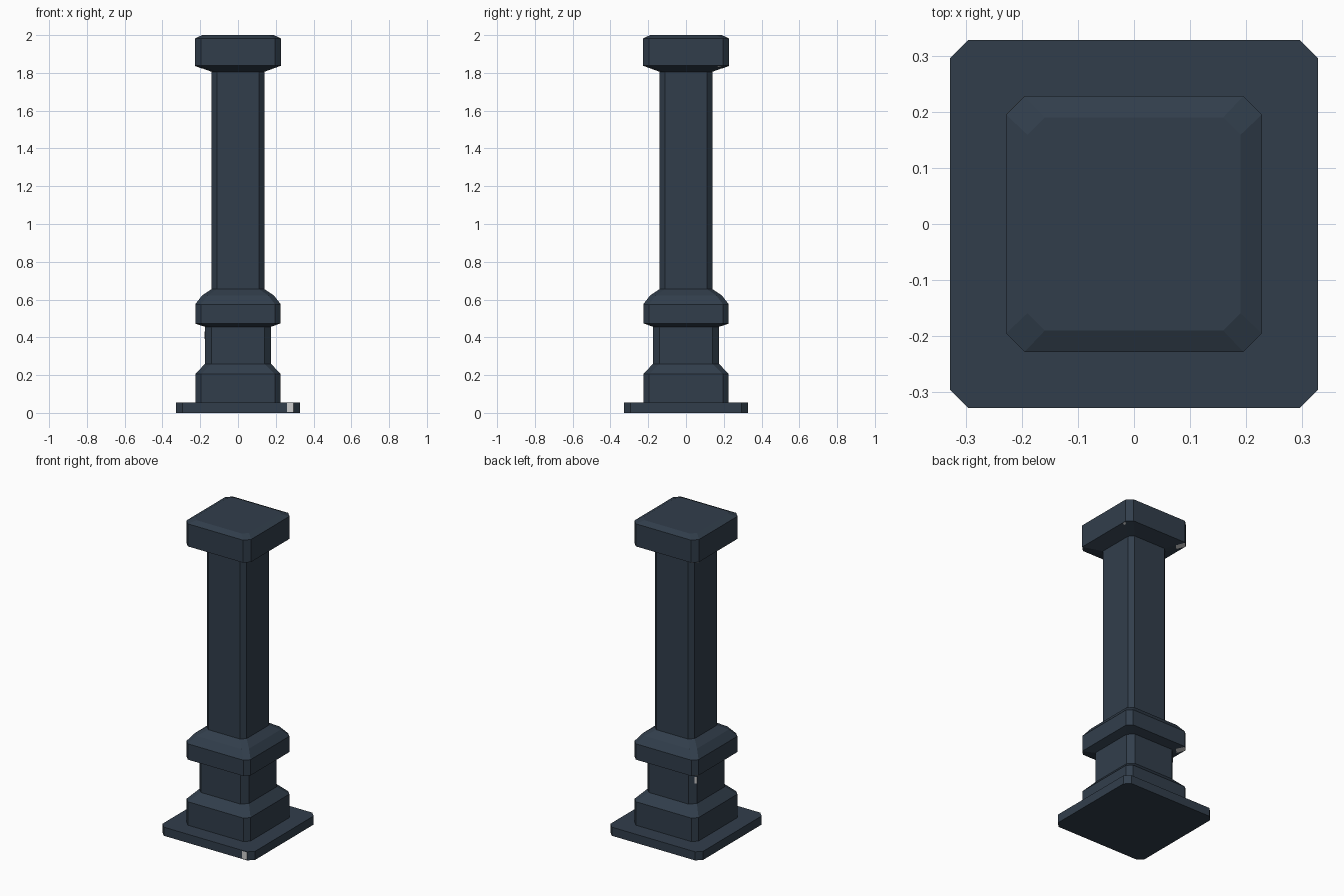
import bpy
from mathutils import Vector

if "Cube" in bpy.data.objects:
    bpy.data.objects.remove(bpy.data.objects["Cube"])


def material(name, rgb):
    m = bpy.data.materials.new(name)
    m.diffuse_color = (*rgb, 1)
    m.use_nodes = True
    m.node_tree.nodes["Principled BSDF"].inputs["Base Color"].default_value = m.diffuse_color
    return m


STONE = material("dark blue stone", (0.031, 0.048, 0.071))
CHIP = material("pale chipped stone", (0.62, 0.62, 0.62))


def add_mesh(name, verts, faces, mat):
    me = bpy.data.meshes.new(name)
    me.from_pydata(verts, [], faces)
    me.materials.append(mat)
    ob = bpy.data.objects.new(name, me)
    bpy.context.collection.objects.link(ob)
    return ob


def ring(h, c, z):
    """Square of half width h with corners cut by c, anticlockwise."""
    k = h - c
    return [(h, -k, z), (h, k, z), (k, h, z), (-k, h, z),
            (-h, k, z), (-h, -k, z), (-k, -h, z), (k, -h, z)]


def block(name, profile):
    """Stack cut-corner squares (half width, corner cut, height)."""
    verts = [p for r in profile for p in ring(*r)]
    faces = [tuple(range(7, -1, -1))]
    for i in range(len(profile) - 1):
        a = i * 8
        for j in range(8):
            k = (j + 1) % 8
            faces.append((a + j, a + k, a + 8 + k, a + 8 + j))
    top = (len(profile) - 1) * 8
    faces.append(tuple(range(top, top + 8)))
    return add_mesh(name, verts, faces, STONE)


def chip(name, pts):
    """Thin pale patch lifted slightly off the surface."""
    p = [Vector(v) for v in pts]
    n = (p[1] - p[0]).cross(p[2] - p[0]).normalized()
    mid = sum(p, Vector()) / 4
    if n.dot(Vector((mid.x, mid.y, 0))) < 0:
        n, p = -n, p[::-1]
    add_mesh(name, [v + n * 0.0015 for v in p], [(0, 1, 2, 3)], CHIP)


# Column parts from the ground up
block("plinth", [(0.328, 0.033, 0), (0.328, 0.033, 0.055)])
block("pedestal", [(0.226, 0.03, 0.055), (0.226, 0.03, 0.205), (0.175, 0.035, 0.26)])
block("neck", [(0.175, 0.035, 0.26), (0.175, 0.035, 0.458)])
block("band", [(0.175, 0.035, 0.456), (0.226, 0.03, 0.474), (0.226, 0.03, 0.575),
               (0.19, 0.03, 0.622), (0.14, 0.028, 0.655)])
block("shaft", [(0.14, 0.028, 0.655), (0.14, 0.028, 1.81)])
block("cap", [(0.14, 0.028, 1.806), (0.228, 0.033, 1.838),
              (0.228, 0.033, 1.982), (0.19, 0.031, 2.0)])

# Small pale chips
chip("plinth_chip", [(0.26, -0.328, 0.005), (0.295, -0.328, 0.005),
                     (0.295, -0.328, 0.052), (0.26, -0.328, 0.052)])
chip("neck_chip", [(-0.165, 0.15, 0.39), (-0.175, 0.14, 0.39),
                   (-0.175, 0.14, 0.43), (-0.165, 0.15, 0.43)])
chip("cap_side_chip", [(0.226, 0.17, 1.8373), (0.226, 0.19, 1.8373),
                       (0.212, 0.18, 1.8322), (0.212, 0.165, 1.8322)])


def corner_chip(name, outer, inner, t):
    """Chip on the sloped underside of the back left corner."""
    o, n = ring(*outer), ring(*inner)
    far = [Vector(o[i]).lerp(Vector(n[i]), t) for i in (3, 4)]
    chip(name, [o[3], o[4], far[1], far[0]])


corner_chip("cap_corner_chip", (0.228, 0.033, 1.838), (0.14, 0.028, 1.806), 0.45)
corner_chip("band_corner_chip", (0.226, 0.03, 0.474), (0.175, 0.035, 0.456), 0.7)
